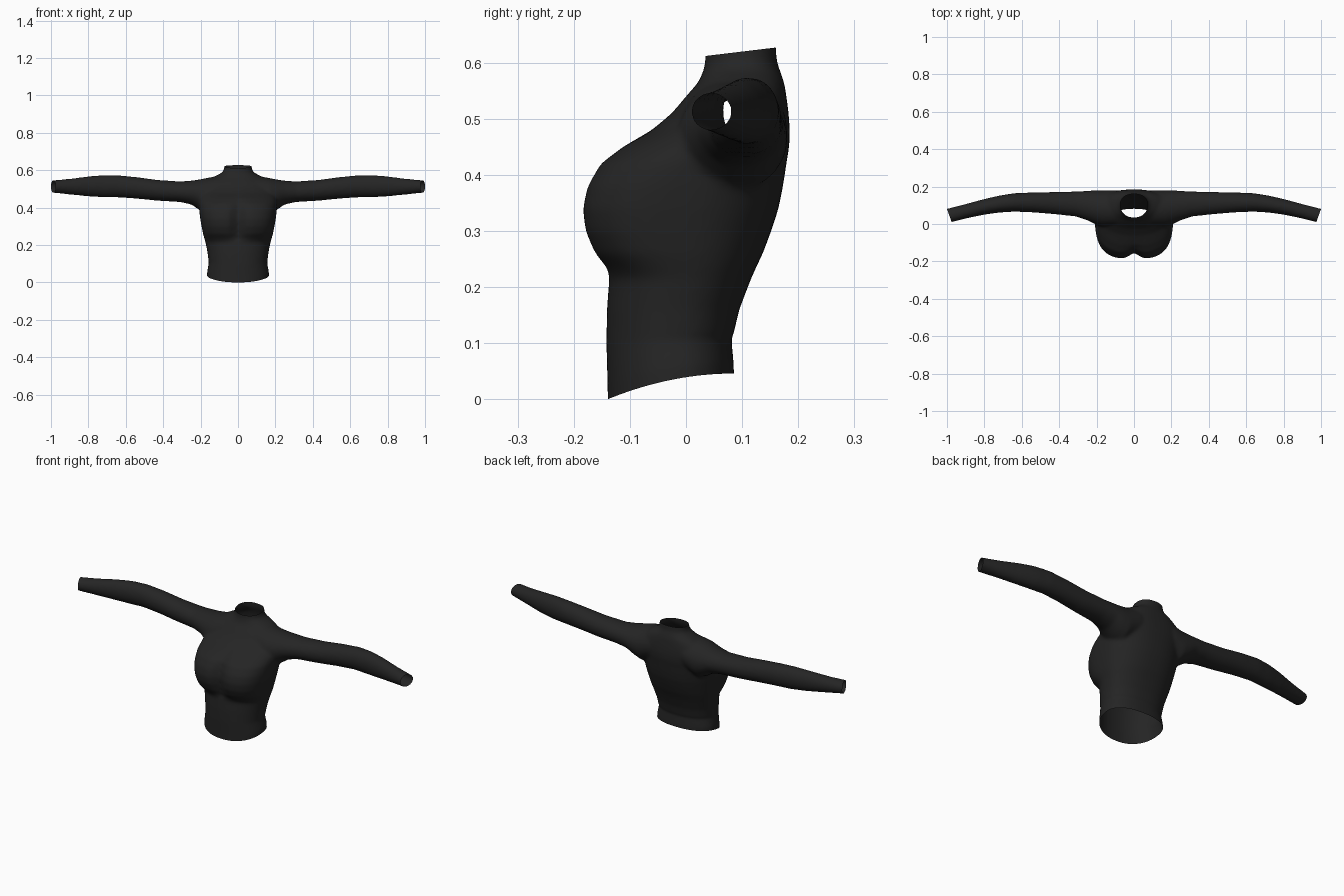
import bpy, bmesh, math
from mathutils import Vector

cube = bpy.data.objects.get("Cube")
if cube:
    bpy.data.objects.remove(cube, do_unlink=True)

fabric = bpy.data.materials.new("charcoal fabric")
fabric.use_nodes = True
colour = (0.018, 0.018, 0.018, 1)
fabric.diffuse_color = colour
fabric.node_tree.nodes["Principled BSDF"].inputs["Base Color"].default_value = colour

SIDES = 48
ANGLES = [2 * math.pi * i / SIDES for i in range(SIDES)]


def power(value, p):
    return math.copysign(abs(value) ** (2 / p), value)


def loft(bm, rings):
    """Skin a list of point rings into a closed solid."""
    loops = [[bm.verts.new(p) for p in ring] for ring in rings]
    faces = [bm.faces.new(loops[0]), bm.faces.new(loops[-1])]
    for a, b in zip(loops, loops[1:]):
        for i in range(SIDES):
            j = (i + 1) % SIDES
            faces.append(bm.faces.new((a[i], a[j], b[j], b[i])))
    bmesh.ops.recalc_face_normals(bm, faces=faces)


def torso_ring(z, width, front, back, bust):
    """Cross-section with a squarer front and a centre dip at the bust."""
    side = front + (back - front) * 0.55
    points = []
    for a in ANGLES:
        c, s = math.cos(a), math.sin(a)
        p = 2.2 + 0.7 * bust if s < 0 else 2.3
        x = width * power(c, p)
        y = side + power(s, p) * ((side - front) if s < 0 else (back - side))
        if s < 0:
            y += 0.034 * bust * math.exp(-(x / 0.035) ** 2)
        points.append((x, y, z))
    return points


def sleeve_ring(x, front, back, low, high, side):
    cy, cz = (front + back) / 2, (low + high) / 2
    return [(side * x, cy + (back - front) / 2 * math.cos(a),
             cz + (high - low) / 2 * math.sin(a)) for a in ANGLES]


# Torso and collar: height, half width, front, back, bust amount
TORSO = [
    (-0.03, 0.166, -0.139, 0.086, 0), (0.03, 0.165, -0.140, 0.085, 0),
    (0.10, 0.156, -0.142, 0.081, 0), (0.16, 0.163, -0.141, 0.095, 0),
    (0.215, 0.174, -0.137, 0.116, 0), (0.235, 0.180, -0.146, 0.125, 0.4),
    (0.26, 0.187, -0.167, 0.137, 0.8), (0.30, 0.195, -0.184, 0.152, 1),
    (0.34, 0.202, -0.189, 0.165, 1), (0.38, 0.207, -0.180, 0.173, 0.9),
    (0.42, 0.210, -0.157, 0.179, 0.6), (0.45, 0.210, -0.116, 0.184, 0.2),
    (0.48, 0.206, -0.061, 0.185, 0), (0.51, 0.195, -0.025, 0.183, 0),
    (0.54, 0.170, 0.000, 0.179, 0), (0.565, 0.130, 0.022, 0.175, 0),
    (0.585, 0.090, 0.031, 0.168, 0), (0.60, 0.075, 0.034, 0.162, 0),
    (0.66, 0.070, 0.036, 0.158, 0),
]

# Sleeve: distance out, front, back, underside, top
SLEEVE = [
    (0.10, -0.01, 0.180, 0.40, 0.570), (0.17, -0.015, 0.181, 0.37, 0.558),
    (0.21, 0.000, 0.180, 0.39, 0.550), (0.25, 0.020, 0.177, 0.417, 0.544),
    (0.31, 0.040, 0.174, 0.430, 0.540), (0.43, 0.053, 0.171, 0.437, 0.548),
    (0.54, 0.062, 0.169, 0.448, 0.563), (0.64, 0.066, 0.165, 0.455, 0.573),
    (0.72, 0.061, 0.152, 0.455, 0.574), (0.80, 0.050, 0.134, 0.460, 0.567),
    (0.90, 0.029, 0.107, 0.470, 0.554), (1.0, 0.003, 0.082, 0.481, 0.545),
    (1.06, -0.012, 0.066, 0.487, 0.540),
]

bm = bmesh.new()
loft(bm, [torso_ring(*row) for row in TORSO])
for side in (1, -1):
    loft(bm, [sleeve_ring(*row, side) for row in SLEEVE])
mesh = bpy.data.meshes.new("sweater")
bm.to_mesh(mesh)
bm.free()
sweater = bpy.data.objects.new("sweater", mesh)
bpy.context.collection.objects.link(sweater)

# Fuse the body and sleeves into one softly blended skin
remesh = sweater.modifiers.new("fuse", "REMESH")
remesh.mode = "VOXEL"
remesh.voxel_size = 0.008
smooth = sweater.modifiers.new("soften", "SMOOTH")
smooth.factor = 0.5
smooth.iterations = 8
bpy.context.view_layer.update()
fused = bpy.data.meshes.new_from_object(
    sweater.evaluated_get(bpy.context.evaluated_depsgraph_get()))
sweater.modifiers.clear()
sweater.data = fused
bpy.data.meshes.remove(mesh)

# Cut the hem, collar and cuffs open
bm = bmesh.new()
bm.from_mesh(fused)
CUTS = [((0, 0, 0), (0, 0, -1)), ((0, 0.035, 0.612), (0, -0.12, 1)),
        ((1, 0.08, 0.51), (0.94, -0.34, 0)), ((-1, 0.08, 0.51), (-0.94, -0.34, 0))]
for point, normal in CUTS:
    bmesh.ops.bisect_plane(bm, geom=bm.verts[:] + bm.edges[:] + bm.faces[:],
                           plane_co=Vector(point), plane_no=Vector(normal),
                           clear_outer=True)

# Raise the hem towards the back
for v in bm.verts:
    if v.co.z < 0.12:
        t = min(1, max(0, (0.085 - v.co.y) / 0.225))
        v.co.z += 0.046 * (1 - t * t) * (1 - v.co.z / 0.12)
bm.to_mesh(fused)
bm.free()

fused.materials.clear()
fused.materials.append(fabric)
for face in fused.polygons:
    face.material_index = 0
    face.use_smooth = True
